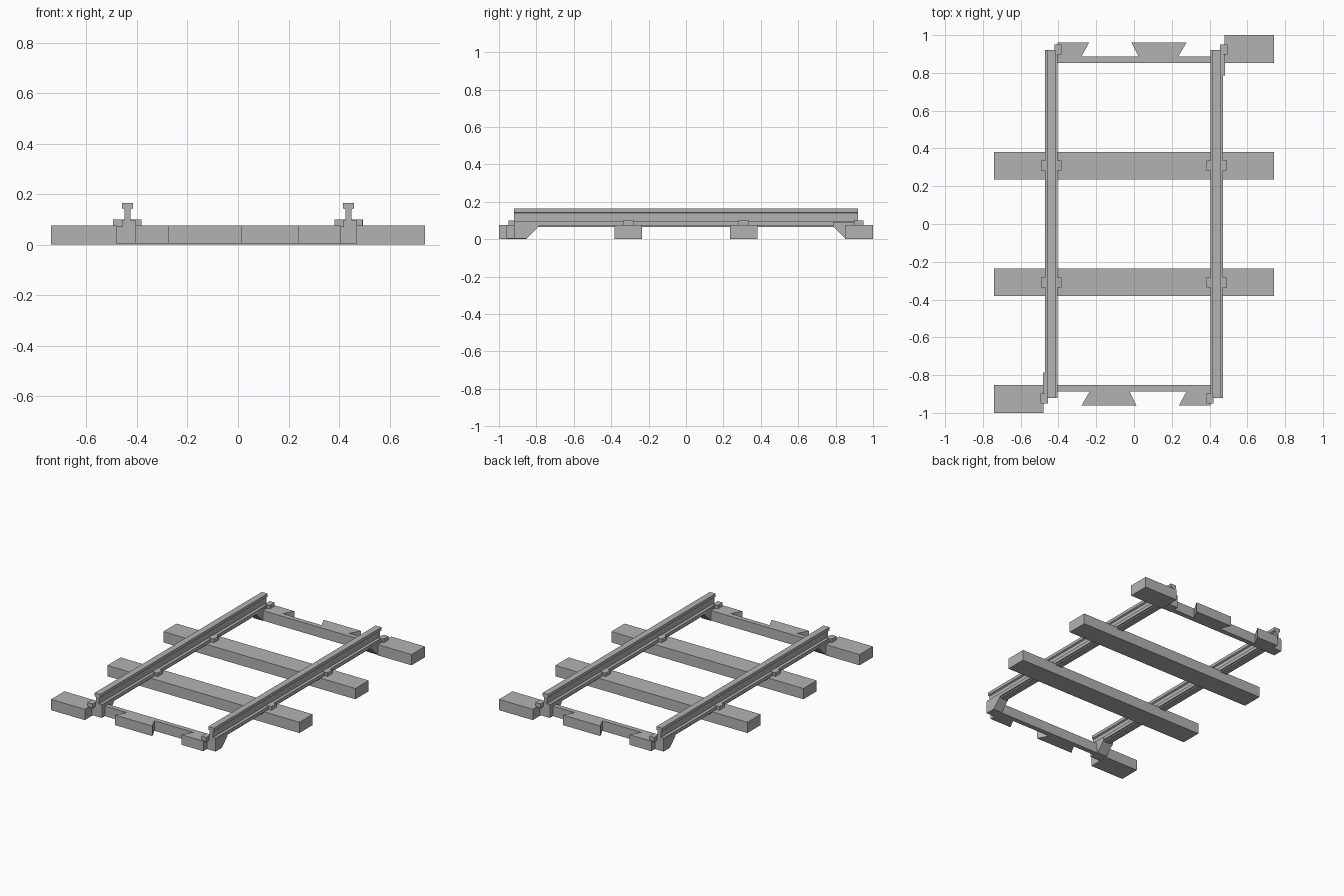
import bpy
import bmesh
from math import pi
from mathutils import Matrix, Vector

cube = bpy.data.objects.get("Cube")
if cube:
    bpy.data.objects.remove(cube, do_unlink=True)

grey = bpy.data.materials.new("plain grey")
grey.use_nodes = True
colour = (0.45, 0.45, 0.45, 1)
grey.diffuse_color = colour
grey.node_tree.nodes["Principled BSDF"].inputs["Base Color"].default_value = colour

HALF_TURN = Matrix.Rotation(pi, 4, 'Z')
RAIL_X = 0.438
TIE_TOP = 0.075


def prism(name, outline, axis, low, high, turned=True):
    """Extrude a 2D outline along x, y or z; optionally add its half-turn twin."""
    place = {'X': lambda a, b, d: (d, a, b),
             'Y': lambda a, b, d: (a, d, b),
             'Z': lambda a, b, d: (a, b, d)}[axis]
    bm = bmesh.new()
    face = bm.faces.new([bm.verts.new(place(a, b, low)) for a, b in outline])
    grown = bmesh.ops.extrude_face_region(bm, geom=[face])
    shift = Vector(place(0, 0, high - low))
    bmesh.ops.translate(bm, vec=shift,
                        verts=[v for v in grown["geom"] if isinstance(v, bmesh.types.BMVert)])
    bmesh.ops.recalc_face_normals(bm, faces=bm.faces)
    mesh = bpy.data.meshes.new(name)
    bm.to_mesh(mesh)
    bm.free()
    mesh.materials.append(grey)
    obj = bpy.data.objects.new(name, mesh)
    bpy.context.collection.objects.link(obj)
    if turned:
        twin = bpy.data.objects.new(name + "_opposite", mesh)
        twin.matrix_world = HALF_TURN
        bpy.context.collection.objects.link(twin)


def box(name, x, y, z, turned=True):
    outline = [(x[0], y[0]), (x[1], y[0]), (x[1], y[1]), (x[0], y[1])]
    prism(name, outline, 'Z', z[0], z[1], turned)


# Rails: head, web, base flange and a narrow strip underneath
half = [(0.022, 0.165), (0.022, 0.144), (0.012, 0.139), (0.012, 0.097),
        (0.033, 0.097), (0.033, 0.074), (0.024, 0.074), (0.024, 0.065)]
profile = [(RAIL_X + a, z) for a, z in half]
profile += [(RAIL_X - a, z) for a, z in reversed(half)]
prism("rail", profile, 'Y', -0.92, 0.92)

# Full-width middle ties
box("middle_tie", (-0.74, 0.74), (0.235, 0.381), (0, TIE_TOP))

# Rail clips on the middle ties
for x in (-RAIL_X, RAIL_X):
    box("rail_clip", (x - 0.055, x + 0.055), (0.282, 0.336), (0.07, 0.1))

# Half ties at opposite corners
box("end_half_tie", (-0.74, -0.48), (-1, -0.853), (0, TIE_TOP))

# Thin end beams
box("end_beam", (-0.48, 0.47), (-0.887, -0.853), (0.005, TIE_TOP))

# Interlocking dovetail tabs
prism("dovetail_tab", [(-0.235, -0.886), (-0.277, -0.96), (0.013, -0.96), (-0.024, -0.886)],
      'Z', 0.005, TIE_TOP)
prism("dovetail_half_tab", [(0.278, -0.886), (0.238, -0.96), (0.405, -0.96), (0.405, -0.886)],
      'Z', 0.005, TIE_TOP)

# Sloped blocks carrying the rail ends
wedge = [(-0.92, 0.005), (-0.85, 0.005), (-0.787, 0.068), (-0.787, 0.09), (-0.92, 0.09)]
prism("left_rail_end_block", wedge, 'X', -0.481, -0.404)
prism("right_rail_end_block", wedge, 'X', 0.404, 0.472)

# Clips at the rail ends
box("outer_end_clip", (-0.495, -0.455), (-0.95, -0.897), (0.07, 0.1))
box("inner_end_clip", (0.383, 0.42), (-0.95, -0.897), (0.07, 0.1))
